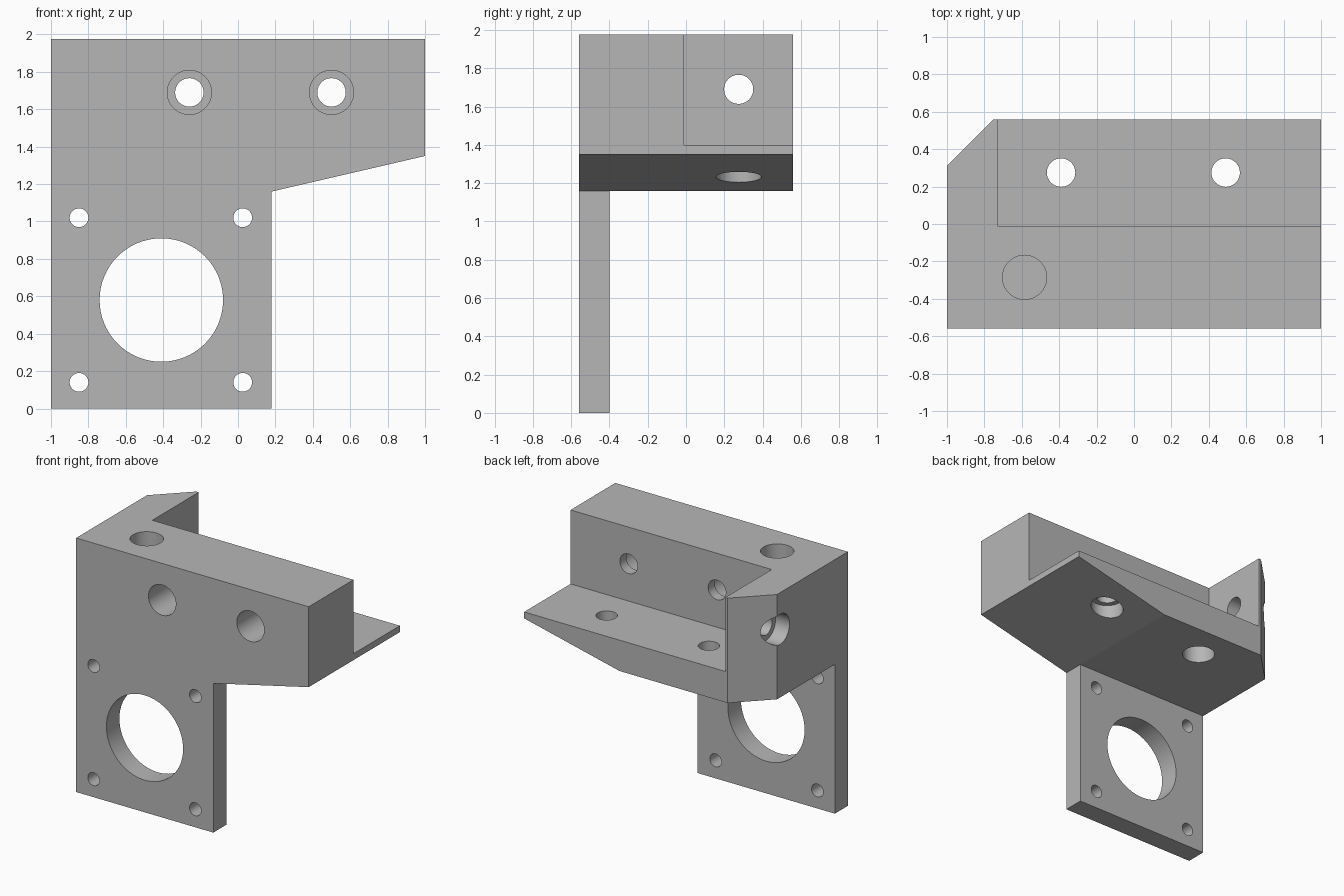
import bpy, bmesh, math
from mathutils import Matrix, Vector

default = bpy.data.objects.get("Cube")
if default:
    bpy.data.objects.remove(default, do_unlink=True)

grey = bpy.data.materials.new("plain grey")
grey.use_nodes = True
colour = (0.47, 0.47, 0.47, 1)
grey.diffuse_color = colour
grey.node_tree.nodes["Principled BSDF"].inputs["Base Color"].default_value = colour


def finish(name, bm):
    bmesh.ops.recalc_face_normals(bm, faces=bm.faces)
    mesh = bpy.data.meshes.new(name)
    bm.to_mesh(mesh)
    bm.free()
    mesh.materials.append(grey)
    obj = bpy.data.objects.new(name, mesh)
    bpy.context.collection.objects.link(obj)
    return obj


def prism(name, points, direction):
    """Extrude a flat outline along a direction."""
    bm = bmesh.new()
    face = bm.faces.new([bm.verts.new(p) for p in points])
    ext = bmesh.ops.extrude_face_region(bm, geom=[face])
    verts = [v for v in ext["geom"] if isinstance(v, bmesh.types.BMVert)]
    bmesh.ops.translate(bm, verts=verts, vec=direction)
    return finish(name, bm)


def box(name, low, high):
    (x0, y0, z0), (x1, y1, z1) = low, high
    outline = [(x0, y0, z0), (x1, y0, z0), (x1, y1, z0), (x0, y1, z0)]
    return prism(name, outline, (0, 0, z1 - z0))


def drill(name, start, end, radius):
    """Round cutter between two points."""
    start, end = Vector(start), Vector(end)
    axis = end - start
    turn = axis.to_track_quat("Z", "Y").to_matrix().to_4x4()
    bm = bmesh.new()
    bmesh.ops.create_cone(bm, cap_ends=True, segments=64, radius1=radius,
                          radius2=radius, depth=axis.length,
                          matrix=Matrix.Translation((start + end) / 2) @ turn)
    return finish(name, bm)


# Front outline extruded through the full depth
outline = [(-1, 0), (0.18, 0), (0.18, 1.16), (1, 1.35), (1, 1.975), (-1, 1.975)]
bracket = prism("motor_bracket", [(x, -0.56, z) for x, z in outline], (0, 1.12, 0))

# Space behind the motor plate, rear pocket and chamfered corner
cutters = [
    box("plate_clearance", (-1.2, -0.4, -0.2), (0.3, 0.8, 1.16)),
    box("rear_pocket", (-0.73, -0.01, 1.4), (1.2, 0.8, 2.2)),
    prism("corner_chamfer", [(-1.2, 0.11, 1), (-0.55, 0.76, 1), (-1.2, 0.76, 1)],
          (0, 0, 1.2)),
]

# Motor opening and its four screw holes
cutters.append(drill("motor_opening", (-0.41, -0.7, 0.58), (-0.41, -0.3, 0.58), 0.33))
for x in (-0.85, 0.025):
    for z in (0.14, 1.02):
        cutters.append(drill("motor_screw_hole", (x, -0.7, z), (x, -0.3, z), 0.05))

BORE, HOLE = 0.118, 0.076

# Counterbored holes through the front wall
for x in (-0.26, 0.5):
    cutters.append(drill("front_counterbore", (x, -0.7, 1.69), (x, -0.09, 1.69), BORE))
    cutters.append(drill("front_hole", (x, -0.3, 1.69), (x, 0.1, 1.69), HOLE))

# Counterbored holes up through the flange
for x in (-0.39, 0.49):
    cutters.append(drill("flange_counterbore", (x, 0.275, 1), (x, 0.275, 1.315), BORE))
    cutters.append(drill("flange_hole", (x, 0.275, 1.25), (x, 0.275, 1.5), HOLE))

# Counterbored hole through the end wall, and the blind hole on top
cutters.append(drill("end_counterbore", (-1.2, 0.275, 1.69), (-0.88, 0.275, 1.69), BORE))
cutters.append(drill("end_hole", (-0.95, 0.275, 1.69), (-0.6, 0.275, 1.69), HOLE))
cutters.append(drill("top_blind_hole", (-0.585, -0.285, 2.2), (-0.585, -0.285, 1.4), BORE))

# Apply every cut in turn
bpy.context.view_layer.objects.active = bracket
for cutter in cutters:
    cutter.hide_render = True
    mod = bracket.modifiers.new(cutter.name, "BOOLEAN")
    mod.operation = "DIFFERENCE"
    mod.solver = "EXACT"
    mod.object = cutter
    bpy.ops.object.modifier_apply(modifier=mod.name)
    bpy.data.objects.remove(cutter, do_unlink=True)

# Smooth hole walls with crisp edges
bpy.ops.object.select_all(action="DESELECT")
bracket.select_set(True)
bpy.ops.object.shade_smooth_by_angle(angle=math.radians(12))
